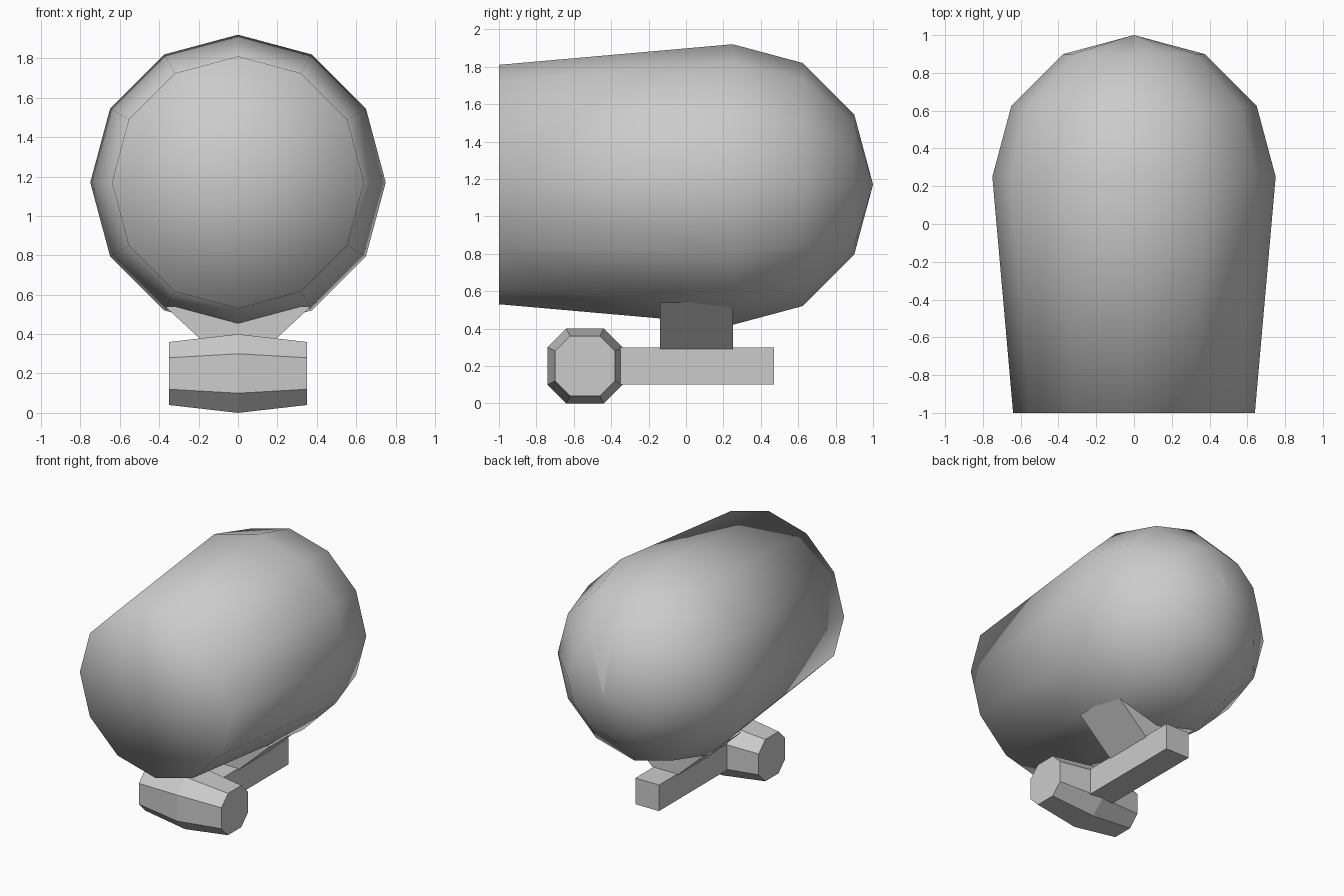
import bpy, bmesh
from math import sin, cos, pi

if "Cube" in bpy.data.objects:
    bpy.data.objects.remove(bpy.data.objects["Cube"])


def loft(name, rings, smooth=False):
    """Bridge equal-sized rings of points; close both ends with a fan to the ring centre."""
    bm = bmesh.new()
    loops = [[bm.verts.new(p) for p in ring] for ring in rings]
    n = len(loops[0])
    for a, b in zip(loops, loops[1:]):
        for i in range(n):
            j = (i + 1) % n
            bm.faces.new((a[i], a[j], b[j], b[i]))
    bm.faces.new(loops[0])
    bm.faces.new(loops[-1])
    if smooth:
        caps = [f for f in bm.faces if len(f.verts) == n]
        bmesh.ops.poke(bm, faces=caps)
        bmesh.ops.remove_doubles(bm, verts=bm.verts, dist=0.001)
    bmesh.ops.recalc_face_normals(bm, faces=bm.faces)
    for f in bm.faces:
        f.smooth = smooth
    mesh = bpy.data.meshes.new(name)
    bm.to_mesh(mesh)
    bm.free()
    obj = bpy.data.objects.new(name, mesh)
    bpy.context.collection.objects.link(obj)
    return obj


def circle(y, r, sides=12, cz=1.17):
    return [(r * sin(2 * pi * i / sides), y, cz + r * cos(2 * pi * i / sides))
            for i in range(sides)]


def rect(z, hx, y0, y1):
    return [(-hx, y0, z), (hx, y0, z), (hx, y1, z), (-hx, y1, z)]


# Housing: tapered barrel with a flat front and a domed back
R = 0.75
dome = [(0.25 + R * sin(a * pi / 6), R * cos(a * pi / 6)) for a in range(3)]
profile = [(-1.0, 0.64)] + dome + [(1.0, 0.0005)]
loft("housing", [circle(y, r) for y, r in profile], smooth=True)

# Strut: flares upward to meet the underside of the housing
loft("strut", [rect(0.29, 0.10, -0.14, 0.25), rect(0.54, 0.37, -0.14, 0.25)])

# Foot bar running front to back
loft("foot_bar", [rect(0.10, 0.10, -0.54, 0.47), rect(0.30, 0.10, -0.54, 0.47)])

# Front cross foot: eight-sided, narrowing toward both ends
octagon = [(0.1, 0.2), (0.2, 0.1), (0.2, -0.1), (0.1, -0.2),
           (-0.1, -0.2), (-0.2, -0.1), (-0.2, 0.1), (-0.1, 0.2)]
loft("front_foot", [[(x, -0.54 + s * y, 0.2 + s * z) for y, z in octagon]
                    for x, s in ((-0.35, 0.8), (0, 1), (0.35, 0.8))])
